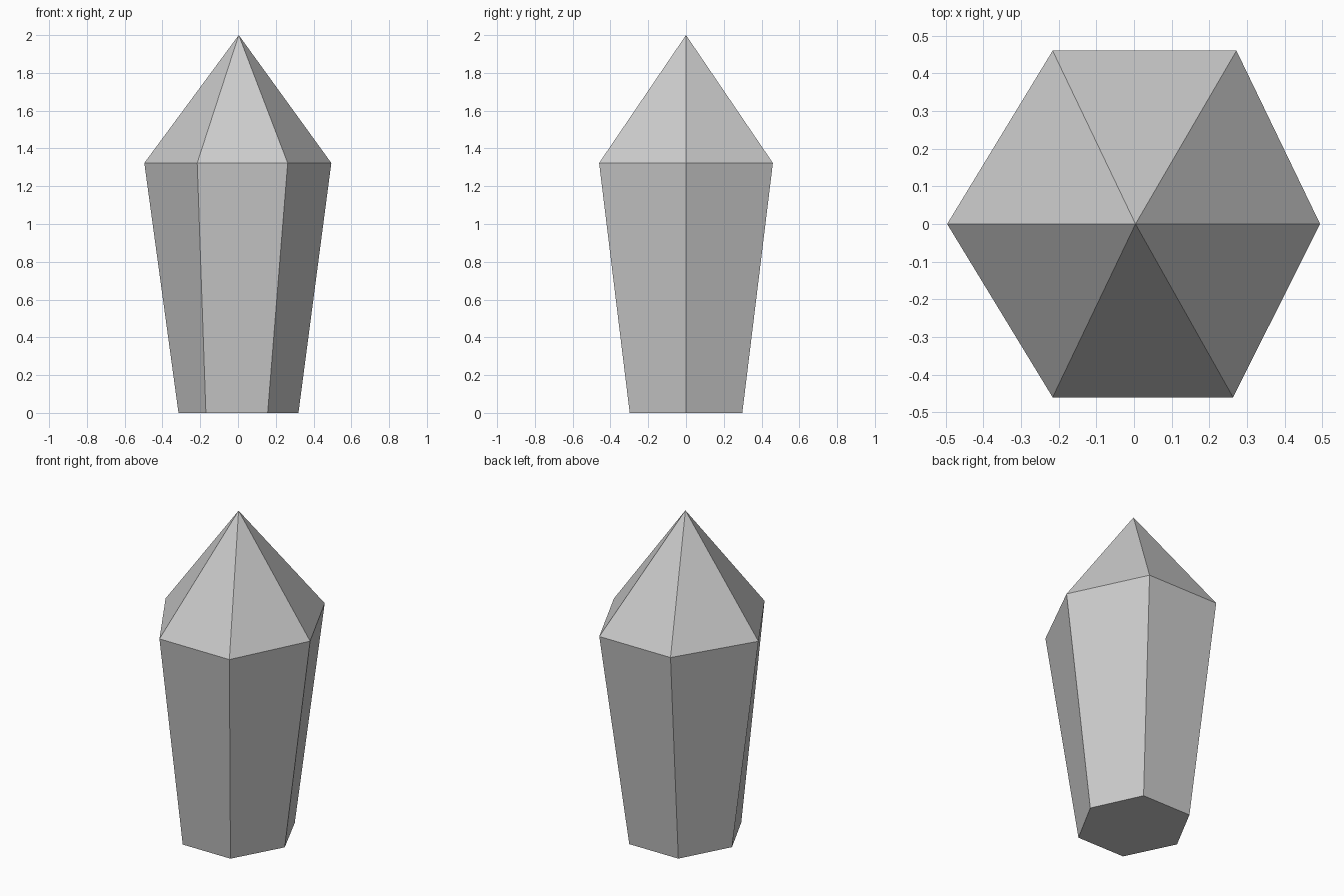
import bpy, bmesh

if "Cube" in bpy.data.objects:
    bpy.data.objects.remove(bpy.data.objects["Cube"])

# Six-sided rings, anticlockwise from the right corner (slightly irregular)
base = [(0.32, 0), (0.18, 0.298), (-0.156, 0.298), (-0.315, 0), (-0.17, -0.298), (0.157, -0.298)]
shoulder = [(0.494, 0), (0.272, 0.46), (-0.216, 0.46), (-0.496, 0), (-0.216, -0.46), (0.263, -0.46)]

bm = bmesh.new()


def ring(points, z):
    return [bm.verts.new((x, y, z)) for x, y in points]


low, high = ring(base, 0), ring(shoulder, 1.323)
tip = bm.verts.new((0.004, 0, 2))

# Tapered shaft and pointed cap
for i in range(6):
    j = (i + 1) % 6
    bm.faces.new((low[i], low[j], high[j], high[i]))
    bm.faces.new((high[i], high[j], tip))

# Flat underside
bm.faces.new(low[::-1])
bmesh.ops.recalc_face_normals(bm, faces=bm.faces)

mesh = bpy.data.meshes.new("crystal")
bm.to_mesh(mesh)
bm.free()
bpy.context.collection.objects.link(bpy.data.objects.new("crystal", mesh))
